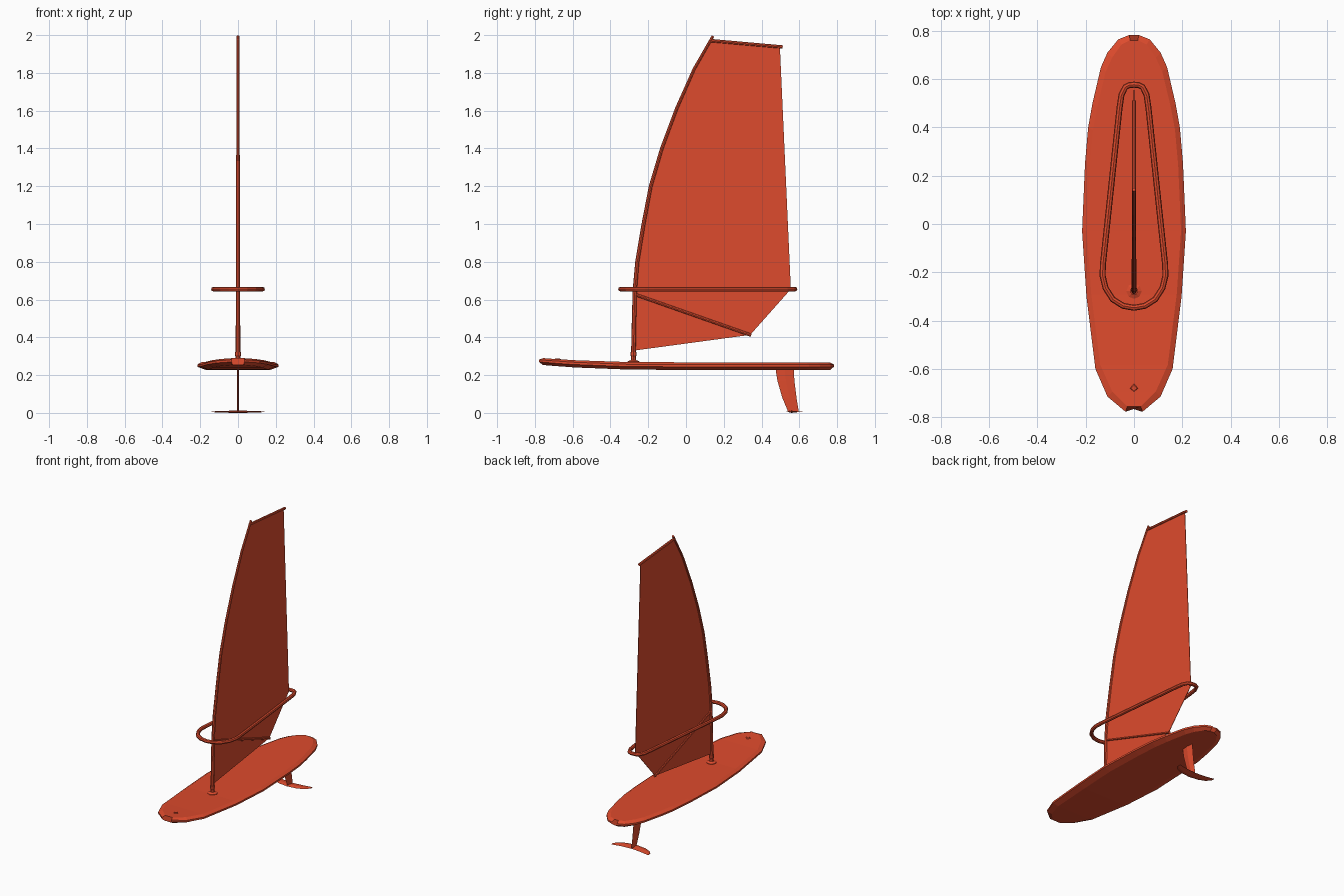
import bpy, bmesh, math

if "Cube" in bpy.data.objects:
    bpy.data.objects.remove(bpy.data.objects["Cube"])

red = bpy.data.materials.new("red_orange")
red.diffuse_color = (0.73, 0.07, 0.026, 1)
red.use_nodes = True
red.node_tree.nodes["Principled BSDF"].inputs["Base Color"].default_value = red.diffuse_color


def mesh_object(name, bm):
    bmesh.ops.recalc_face_normals(bm, faces=bm.faces[:])
    me = bpy.data.meshes.new(name)
    bm.to_mesh(me)
    bm.free()
    me.materials.append(red)
    ob = bpy.data.objects.new(name, me)
    bpy.context.collection.objects.link(ob)
    return ob


def loft(name, rings):
    """Skin a list of equal-sized rings and cap both ends."""
    bm = bmesh.new()
    vs = [[bm.verts.new(p) for p in r] for r in rings]
    n = len(vs[0])
    for a, b in zip(vs, vs[1:]):
        for i in range(n):
            j = (i + 1) % n
            bm.faces.new((a[i], a[j], b[j], b[i]))
    bm.faces.new(vs[0])
    bm.faces.new(vs[-1][::-1])
    return mesh_object(name, bm)


def tube(name, pts, radius, taper=None, cyclic=False):
    """Eight-sided rod along a path."""
    cu = bpy.data.curves.new(name, 'CURVE')
    cu.dimensions = '3D'
    cu.bevel_depth = radius
    cu.bevel_resolution = 2
    cu.use_fill_caps = True
    sp = cu.splines.new('POLY')
    sp.points.add(len(pts) - 1)
    for i, p in enumerate(pts):
        sp.points[i].co = (*p, 1)
        sp.points[i].radius = 1 - (taper or 0) * i / (len(pts) - 1)
    sp.use_cyclic_u = cyclic
    ob = bpy.data.objects.new(name, cu)
    bpy.context.collection.objects.link(ob)
    bpy.ops.object.select_all(action='DESELECT')
    ob.select_set(True)
    bpy.context.view_layer.objects.active = ob
    bpy.ops.object.convert(target='MESH')
    ob = bpy.context.view_layer.objects.active
    ob.data.polygons.foreach_set("use_smooth", [False] * len(ob.data.polygons))
    ob.data.materials.clear()
    ob.data.materials.append(red)
    return ob


def lathe(name, loc, profile, sides):
    """Turned part from (radius, height) pairs."""
    x, y, z = loc
    return loft(name, [[(x + r * math.cos(2 * math.pi * k / sides),
                         y + r * math.sin(2 * math.pi * k / sides), z + h)
                        for k in range(sides)] for r, h in profile])


# board: half-width along the length, with a rising nose
outline = [(0.035, -0.778), (0.11, -0.715), (0.16, -0.60), (0.197, -0.30),
           (0.215, -0.03), (0.203, 0.25), (0.19, 0.40), (0.172, 0.50),
           (0.137, 0.65), (0.11, 0.71), (0.065, 0.765), (0.02, 0.783)]
rings = []
for w, y in outline:
    lift = 0.026 * (max(0, -y - 0.2) / 0.58) ** 2
    t, b = max(w - 0.02, w * 0.8), w * 0.8
    yt, yb = y * 0.972, y * 0.975
    zt, zm, zb = 0.268 + lift * 0.85, 0.25 + lift, 0.228 + lift
    rings.append([(-t, yt, zt), (t, yt, zt), (w, y, zm + 0.006), (w, y, zm - 0.006),
                  (b, yb, zb), (-b, yb, zb), (-w, y, zm - 0.006), (-w, y, zm + 0.006)])
loft("board", rings)

# nose stud
lathe("nose_stud", (0, -0.68, 0.275), [(0.02, 0), (0.02, 0.007), (0.012, 0.013)], 4)

# fin and the swept wing at its foot
loft("fin", [[(0, a, z), (0.006, (a + b) / 2, z), (0, b, z), (-0.006, (a + b) / 2, z)]
             for z, a, b in [(0.24, 0.473, 0.57), (0.17, 0.484, 0.574),
                             (0.08, 0.51, 0.585), (0.008, 0.54, 0.597)]])
half = [(0.14, 0.59, 0.616, 0.002), (0.115, 0.562, 0.611, 0.003),
        (0.07, 0.542, 0.603, 0.005), (0, 0.533, 0.597, 0.006)]
span = [(-x, a, b, h) for x, a, b, h in half] + half[-2::-1]
loft("fin_wing", [[(x, a, 0.006), (x, a + (b - a) * 0.4, 0.006 + h), (x, b, 0.006),
                   (x, a + (b - a) * 0.4, 0.006 - h)] for x, a, b, h in span])

# mast and its foot
mast = [(-0.279, 0.27), (-0.276, 0.45), (-0.271, 0.65), (-0.258, 0.8), (-0.225, 1.0),
        (-0.187, 1.2), (-0.128, 1.4), (-0.050, 1.61), (0.043, 1.82), (0.143, 1.995)]
tube("mast", [(0, y, z) for y, z in mast], 0.0125, taper=0.4)
lathe("mast_foot", (0, -0.278, 0.262),
      [(0.032, 0), (0.032, 0.01), (0.014, 0.018), (0.012, 0.035), (0.017, 0.042), (0.017, 0.06)], 8)

# sail: thin flat sheet behind the mast
sail = [(-0.275, 0.33)] + mast[1:-1] + [(0.128, 1.968), (0.497, 1.94), (0.555, 0.655), (0.34, 0.413)]
loft("sail", [[(x, y, z) for y, z in sail] for x in (-0.0015, 0.0015)])

# battens
tube("top_batten", [(0, 0.128, 1.971), (0, 0.512, 1.937)], 0.009)
tube("lower_batten", [(0, -0.27, 0.627), (0, 0.345, 0.411)], 0.009)

# wishbone boom: closed loop around the sail
side = [(0.045, -0.339), (0.088, -0.312), (0.118, -0.265), (0.13, -0.215), (0.129, -0.17),
        (0.06, 0.48), (0.052, 0.535), (0.036, 0.567), (0.018, 0.576)]
loop = [(0, -0.347)] + side + [(0, 0.577)] + [(-x, y) for x, y in side[::-1]]
tube("boom", [(x, y, 0.655) for x, y in loop], 0.0125, cyclic=True)
